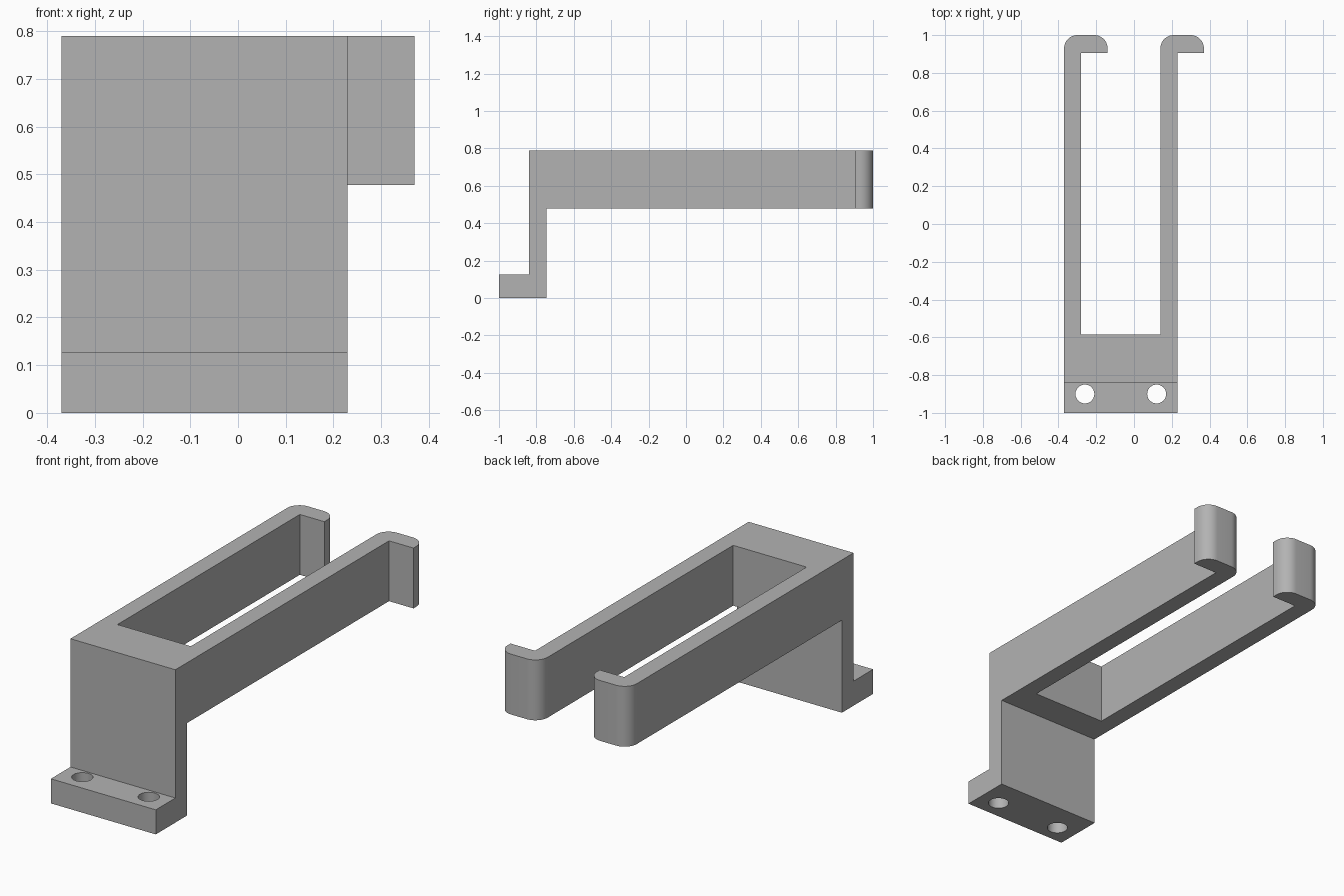
import bpy, bmesh, math
from mathutils import Vector

cube = bpy.data.objects.get("Cube")
if cube:
    bpy.data.objects.remove(cube, do_unlink=True)

LEFT, RIGHT, WALL = -0.37, 0.23, 0.09      # outer faces of the bracket, arm thickness
HOOK, TOP = 0.14, 0.79                     # hook reach past the arm, overall height
ROUND = 0.07                               # hook corner radius

grey = bpy.data.materials.new("light_grey")
grey.use_nodes = True
grey.diffuse_color = (0.45, 0.45, 0.45, 1)
grey.node_tree.nodes["Principled BSDF"].inputs["Base Color"].default_value = (0.45, 0.45, 0.45, 1)


def prism(name, points, depth):
    """Extrude a closed 3D outline along a depth vector."""
    bm = bmesh.new()
    face = bm.faces.new([bm.verts.new(p) for p in points])
    ext = bmesh.ops.extrude_face_region(bm, geom=[face])["geom"]
    bmesh.ops.translate(bm, vec=Vector(depth),
                        verts=[v for v in ext if isinstance(v, bmesh.types.BMVert)])
    bmesh.ops.recalc_face_normals(bm, faces=bm.faces)
    mesh = bpy.data.meshes.new(name)
    bm.to_mesh(mesh)
    bm.free()
    mesh.materials.append(grey)
    obj = bpy.data.objects.new(name, mesh)
    bpy.context.collection.objects.link(obj)
    return obj


def arc(cx, cy, r, start, end, steps=12):
    angles = [math.radians(start + (end - start) * i / steps) for i in range(steps + 1)]
    return [(cx + r * math.cos(a), cy + r * math.sin(a)) for a in angles]


def combine(target, tool, operation):
    bpy.context.view_layer.objects.active = target
    mod = target.modifiers.new("shape", "BOOLEAN")
    mod.operation, mod.object, mod.solver = operation, tool, "EXACT"
    bpy.ops.object.modifier_apply(modifier=mod.name)
    bpy.data.objects.remove(tool, do_unlink=True)


def hook_end(x):
    """Hook outline from the arm's outer face at x, round to its inner face."""
    tip = x + WALL + HOOK
    return (arc(x + ROUND, 1 - ROUND, ROUND, 180, 90)
            + arc(tip - ROUND, 1 - ROUND, ROUND, 90, 0)
            + [(tip, 0.905), (x + WALL, 0.905)])


# Plan outline: foot, two arms and their hooks
inner_right = RIGHT - WALL
plan = ([(LEFT, -1)] + hook_end(LEFT)
        + [(LEFT + WALL, -0.585), (inner_right, -0.585)]
        + hook_end(inner_right) + [(RIGHT, -1)])
bracket = prism("hook_bracket", [(x, y, 0) for x, y in plan], (0, 0, TOP))

# Side outline: foot, upright and arm height
side = [(-1.1, -0.1), (-0.745, -0.1), (-0.745, 0.478), (1.1, 0.478),
        (1.1, 0.9), (-0.84, 0.9), (-0.84, 0.127), (-1.1, 0.127)]
profile = prism("side_profile", [(-0.5, y, z) for y, z in side], (1, 0, 0))
combine(bracket, profile, "INTERSECT")

# Screw holes through the foot
for hole_x in (-0.26, 0.12):
    circle = arc(hole_x, -0.9, 0.05, 0, 360, 40)[:-1]
    combine(bracket, prism("screw_hole", [(x, y, -0.1) for x, y in circle], (0, 0, 0.3)),
            "DIFFERENCE")

# Smooth the rounded corners and holes, keep the other edges sharp
bpy.ops.object.select_all(action="DESELECT")
bracket.select_set(True)
bpy.context.view_layer.objects.active = bracket
bpy.ops.object.shade_smooth_by_angle(angle=math.radians(30))
